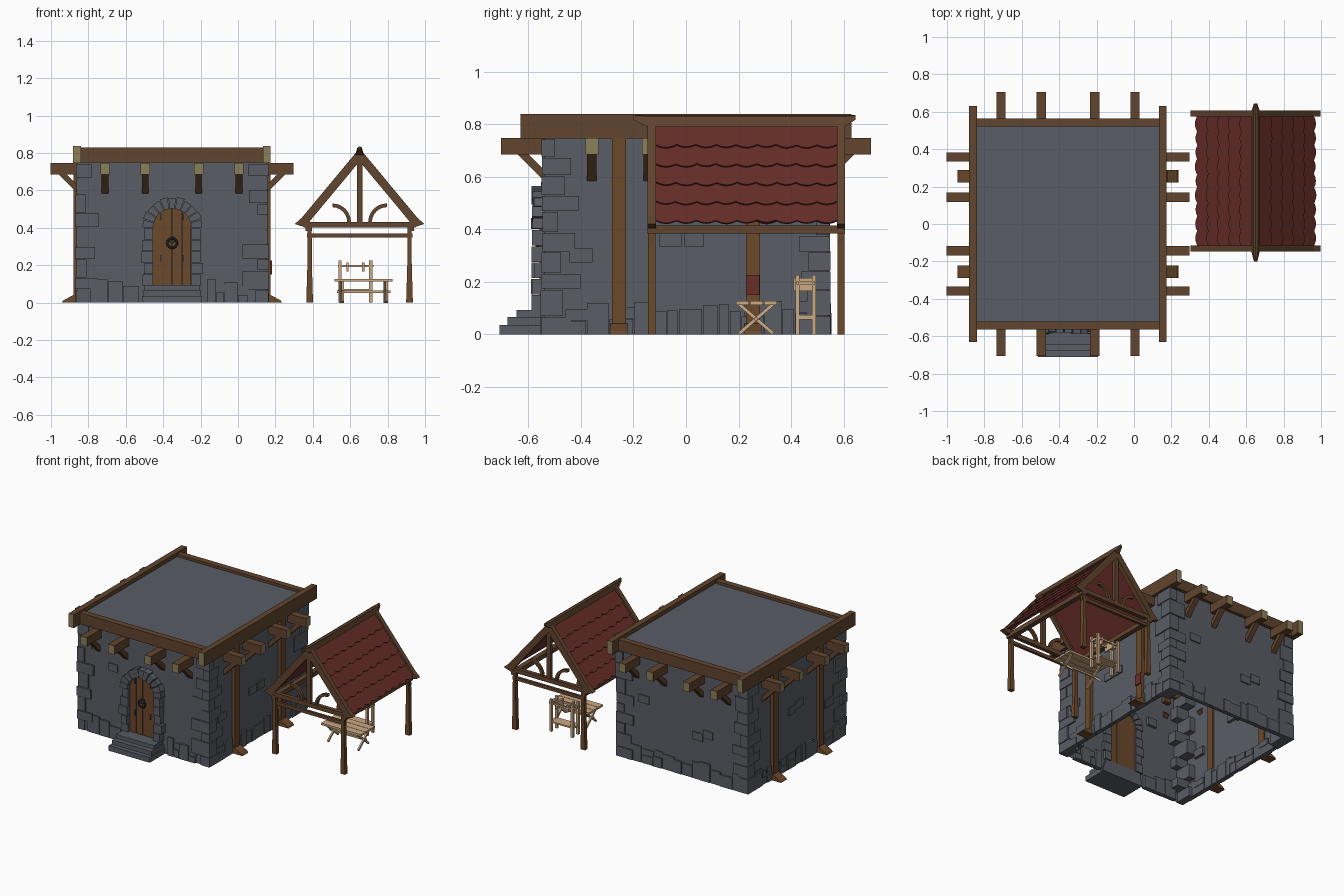
import bpy, bmesh, math, random
from mathutils import Matrix, Vector

random.seed(4)
if "Cube" in bpy.data.objects:
    bpy.data.objects.remove(bpy.data.objects["Cube"])


def material(name, r, g, b):
    m = bpy.data.materials.new(name)
    m.use_nodes = True
    m.diffuse_color = (r, g, b, 1)
    bsdf = next(n for n in m.node_tree.nodes if n.type == 'BSDF_PRINCIPLED')
    bsdf.inputs["Base Color"].default_value = (r, g, b, 1)
    bsdf.inputs["Roughness"].default_value = 0.9
    return m


STONE = material("grey_stone", 0.1, 0.11, 0.13)
WOOD = material("dark_wood", 0.12, 0.058, 0.027)
WARM = material("warm_wood", 0.145, 0.066, 0.024)
ENDS = material("cut_wood_ends", 0.26, 0.21, 0.1)
TILE = material("red_tile", 0.135, 0.027, 0.021)
PALE = material("pale_wood", 0.6, 0.4, 0.23)
IRON = material("dark_iron", 0.03, 0.03, 0.035)


def part(name, bm, *mats, rule=None):
    """Turn a bmesh into an object; rule picks the faces of the second colour."""
    bmesh.ops.recalc_face_normals(bm, faces=bm.faces)
    if rule:
        for f in bm.faces:
            f.material_index = int(rule(f))
    me = bpy.data.meshes.new(name)
    bm.to_mesh(me)
    bm.free()
    for m in mats:
        me.materials.append(m)
    ob = bpy.data.objects.new(name, me)
    bpy.context.scene.collection.objects.link(ob)
    return ob


def box(bm, x, y, z, mat=Matrix()):
    mid = Vector([(a[0] + a[1]) / 2 for a in (x, y, z)])
    size = [abs(a[1] - a[0]) for a in (x, y, z)]
    m = mat @ Matrix.Translation(mid) @ Matrix.Diagonal((*size, 1))
    return bmesh.ops.create_cube(bm, size=1, matrix=m)


def beam(bm, p, q, w, h, mat=Matrix()):
    p, q = Vector(p), Vector(q)
    d = q - p
    rot = d.to_track_quat('Y', 'Z').to_matrix().to_4x4()
    m = mat @ Matrix.Translation((p + q) / 2) @ rot
    box(bm, (-w / 2, w / 2), (-d.length / 2, d.length / 2), (-h / 2, h / 2), m)


def loft(bm, a, b):
    """Solid between two matching outlines."""
    va, vb = [bm.verts.new(p) for p in a], [bm.verts.new(p) for p in b]
    bm.faces.new(va)
    bm.faces.new(vb[::-1])
    for i in range(len(va)):
        j = (i + 1) % len(va)
        bm.faces.new((va[i], vb[i], vb[j], va[j]))


def prism(bm, pts, y0, y1):
    loft(bm, [(x, y0, z) for x, z in pts], [(x, y1, z) for x, z in pts])


# --- stone house: open-bottomed shell ---
CX, HX, HY = -0.353, 0.505, 0.54
SIDES = []
for k in range(4):
    half, depth = (HX, HY) if k % 2 == 0 else (HY, HX)
    m = Matrix.Translation((CX, 0, 0)) @ Matrix.Rotation(k * math.pi / 2, 4, 'Z')
    SIDES.append((k, half, depth, m))

bm = bmesh.new()
box(bm, (CX - HX, CX + HX), (-HY, HY), (0, 0.81))
bm.faces.ensure_lookup_table()
bmesh.ops.delete(bm, geom=[min(bm.faces, key=lambda f: f.calc_center_median().z)], context='FACES_ONLY')
part("house_walls", bm, STONE)

# corner stones
bm = bmesh.new()
for sx in (-1, 1):
    for sy in (-1, 1):
        z, i = 0, 0
        while z < 0.7:
            h = min(random.uniform(0.06, 0.11), 0.745 - z)
            lx, ly = (0.11, 0.06) if i % 2 else (0.06, 0.12)
            lx += random.uniform(-0.02, 0.02)
            ly += random.uniform(-0.02, 0.02)
            out = random.uniform(0.006, 0.014)
            box(bm, (CX + sx * (HX + out), CX + sx * (HX - lx)),
                (sy * (HY + out), sy * (HY - ly)), (z, z + h - 0.004))
            z, i = z + h, i + 1
part("corner_stones", bm, STONE)

# footing stones and a few loose wall stones
bm = bmesh.new()
loose = {0: [(-0.24, 0.5)], 1: [(-0.06, 0.36), (0.03, 0.36), (-0.4, 0.3)],
         2: [(-0.3, 0.45), (0.12, 0.3), (0.2, 0.33)], 3: [(0.03, 0.42), (-0.05, 0.4), (0.36, 0.3)]}
for k, half, depth, m in SIDES:
    u = -half + 0.07
    while u < half - 0.1:
        w, h = random.uniform(0.04, 0.1), random.uniform(0.04, 0.13)
        if k or abs(u + w / 2) > 0.2:
            box(bm, (u, u + w - 0.004), (-depth - random.uniform(0.006, 0.014), -depth + 0.02), (0, h), m)
            if h < 0.08:
                box(bm, (u + 0.01, u + w), (-depth - 0.006, -depth + 0.02), (h + 0.003, h + 0.045), m)
        u += w
    for u, z in loose[k]:
        w = random.uniform(0.035, 0.045)
        box(bm, (u - w, u + w), (-depth - 0.008, -depth + 0.02), (z - 0.027, z + 0.027), m)
part("wall_stones", bm, STONE)

# rim beams round the flat roof
bm = bmesh.new()
for s in (-1, 1):
    box(bm, (CX - HX, CX + HX), (s * 0.52, s * 0.563), (0.75, 0.828))
    box(bm, (CX + s * 0.487, CX + s * 0.528), (-0.63, 0.63), (0.745, 0.838))
part("roof_rim_beams", bm, WOOD, ENDS, rule=lambda f: abs(f.calc_center_median().y) > 0.62)

# joist stubs with braces on every side
joists, braces = bmesh.new(), bmesh.new()
for k, half, depth, m in SIDES:
    reach = depth + (0.145 if k % 2 else 0.165)
    for u in (-0.358, -0.143, 0.143, 0.358):
        box(joists, (u - 0.025, u + 0.025), (-reach, -depth + 0.03), (0.685, 0.747), m)
        beam(braces, (u, -depth + 0.01, 0.595), (u, -depth - 0.09, 0.695), 0.036, 0.03, m)


def joist_end(f):
    c = f.calc_center_median()
    return abs(c.y) > 0.7 or abs(c.x - CX) > 0.645


part("joists", joists, WOOD, ENDS, rule=joist_end)
part("joist_braces", braces, WOOD)

# wall posts with wedge feet
bm = bmesh.new()
for s in (-1, 1):
    for y in (-0.255, 0.255):
        box(bm, (CX + s * (HX - 0.01), CX + s * (HX + 0.022)), (y - 0.027, y + 0.027), (0, 0.75))
        foot = [(HX, 0), (HX + 0.085, 0), (HX + 0.075, 0.012), (HX + 0.02, 0.042), (HX, 0.042)]
        prism(bm, [(CX + s * a, z) for a, z in foot], y - 0.033, y + 0.033)
part("wall_posts", bm, WARM)
bm = bmesh.new()
box(bm, (0.173, 0.181), (0.228, 0.28), (0.15, 0.225))
part("post_plate", bm, TILE)

# --- doorway ---
DX, SPRING, R = -0.352, 0.4, 0.103
bm = bmesh.new()
for i in range(4):
    a = -R + i * R / 2
    us = [a + 0.001 + (R / 2 - 0.002) * t / 4 for t in range(5)]
    top = [(DX + u, SPRING + math.sqrt(max(0, R * R - u * u))) for u in us]
    prism(bm, [(DX + us[-1], 0.09), (DX + us[0], 0.09)] + top, -0.556 - 0.002 * (i % 2), -0.53)
part("door_planks", bm, WARM)

bm = bmesh.new()
n = 11
for i in range(n):
    a0, a1 = math.pi * i / n + 0.015, math.pi * (i + 1) / n - 0.015
    ro = R + random.uniform(0.052, 0.064)
    pts = [(DX + r * math.cos(a), SPRING + r * math.sin(a))
           for r, a in ((R, a0), (ro, a0), (ro, a1), (R, a1))]
    prism(bm, pts, -random.uniform(0.575, 0.59), -0.52)
for s in (-1, 1):
    for i in range(5):
        z = 0.09 + i * 0.062
        box(bm, (DX + s * R, DX + s * (R + random.uniform(0.045, 0.064))),
            (-random.uniform(0.572, 0.59), -0.52), (z, z + 0.059))
part("door_arch_stones", bm, STONE)

bm = bmesh.new()
for y, z0, z1 in ((-0.71, 0, 0.036), (-0.68, 0.036, 0.066), (-0.645, 0.066, 0.093)):
    box(bm, (DX - 0.16 + z0 / 5, DX + 0.16 - z0 / 5), (y, -0.53), (z0, z1))
part("door_steps", bm, STONE)

bm = bmesh.new()
for dz in (-0.11, 0.11):
    for u in (-0.06, 0.06):
        box(bm, (DX + u - 0.004, DX + u + 0.004), (-0.563, -0.55), (SPRING - 0.07 + dz, SPRING - 0.035 + dz))
prism(bm, [(DX + 0.016 * math.cos(t * math.pi / 4), 0.335 + 0.02 * math.sin(t * math.pi / 4))
           for t in range(8)], -0.568, -0.55)
part("door_studs", bm, IRON)
bpy.ops.mesh.primitive_torus_add(major_radius=0.026, minor_radius=0.006, major_segments=14, minor_segments=6,
                                 location=(DX, -0.568, 0.318), rotation=(math.pi / 2, 0, 0))
ring = bpy.context.object
ring.name = "door_ring"
ring.data.materials.append(IRON)

# --- canopy ---
RX, RZ, Y0, Y1 = 0.65, 0.795, -0.13, 0.59
frame, posts = bmesh.new(), bmesh.new()
rafter = [(0.347, 0.42), (0.31, 0.452), (0, 0.825), (0, 0.755), (0.262, 0.44), (0.29, 0.402)]
for y in (Y0, Y1):
    for s in (-1, 1):
        prism(frame, [(RX + s * x, z) for x, z in rafter], y - 0.016, y + 0.016)
        # curved brace
        arc = [(r, t * math.pi / 12) for r, ts in ((0.1, range(7)), (0.08, range(6, -1, -1))) for t in ts]
        prism(frame, [(RX + s * (0.146 - r * math.cos(a)), 0.43 + r * math.sin(a)) for r, a in arc],
              y - 0.01, y + 0.01)
        # flared post
        shape = [(-0.018, 0), (0.018, 0), (0.012, 0.2), (0.011, 0.41), (-0.011, 0.41), (-0.012, 0.2)]
        prism(posts, [(RX + s * 0.267 + x, z) for x, z in shape], y - 0.014, y + 0.014)
    box(frame, (RX - 0.3, RX + 0.3), (y - 0.014, y + 0.014), (0.402, 0.432))
    box(frame, (RX - 0.282, RX + 0.282), (y - 0.009, y + 0.009), (0.347, 0.37))
    box(frame, (RX - 0.015, RX + 0.015), (y - 0.012, y + 0.012), (0.43, 0.78))
for s in (-1, 1):
    box(frame, (RX + s * 0.255, RX + s * 0.29), (Y0 - 0.016, Y1 + 0.016), (0.383, 0.415))
part("canopy_frame", frame, WOOD)
part("canopy_posts", posts, WARM)

# ridge cap with tapered ends
bm = bmesh.new()
ring_at = lambda y, k: [(RX + k * x, y, 0.835 + k * z) for x, z in
                        ((0, 0), (0.012, -0.006), (0.022, -0.045), (-0.022, -0.045), (-0.012, -0.006))]
loft(bm, ring_at(-0.15, 1), ring_at(0.605, 1))
loft(bm, ring_at(-0.2, 0.4), ring_at(-0.15, 1))
loft(bm, ring_at(0.605, 1), ring_at(0.645, 0.4))
part("canopy_ridge", bm, WOOD)

# tile deck and scalloped tiles
ANG, PITCH, COLS = math.atan2(0.38, 0.31), 0.093, 9
CA, SA = math.cos(ANG), math.sin(ANG)


def slope(s, y, d, h):
    return (RX + s * (d * CA + h * SA), y, RZ - d * SA + h * CA)


deck, tiles = bmesh.new(), bmesh.new()
W = (Y1 - Y0 - 0.032) / COLS
for s in (-1, 1):
    rect = [(Y0, 0), (Y1, 0), (Y1, 0.46), (Y0, 0.46)]
    loft(deck, [slope(s, y, d, -0.008) for y, d in rect], [slope(s, y, d, 0.002) for y, d in rect])
    for row in range(5):
        for c in range(COLS):
            y, d = Y0 + 0.016 + c * W, 0.005 + row * PITCH
            end = d + PITCH + random.uniform(0.004, 0.01)
            edge = [(y + W * t / 4, end + 0.014 * math.sin(math.pi * t / 4)) for t in range(5)]
            pts = [(y + W, d), (y, d)] + edge
            lift = lambda q: 0.003 + 0.011 * (q - d) / PITCH
            loft(tiles, [slope(s, a, b, lift(b) - 0.007) for a, b in pts],
                 [slope(s, a, b, lift(b)) for a, b in pts])
part("canopy_deck", deck, TILE)
part("canopy_tiles", tiles, TILE)

# --- furniture ---
bm = bmesh.new()
for i in range(3):
    y = 0.19 + i * 0.053
    box(bm, (0.515, 0.825), (y, y + 0.05), (0.112, 0.126))
for x in (0.555, 0.79):
    for s in (-1, 1):
        beam(bm, (x + s * 0.006, 0.267 - s * 0.065, 0.003), (x + s * 0.006, 0.267 + s * 0.065, 0.115), 0.012, 0.013)
box(bm, (0.53, 0.815), (0.261, 0.273), (0.052, 0.064))
part("trestle_table", bm, PALE)

bm = bmesh.new()
for x in (0.545, 0.71):
    for y in (0.425, 0.487):
        box(bm, (x - 0.009, x + 0.009), (y - 0.008, y + 0.008), (0, 0.226))
    for z in (0.065, 0.195):
        box(bm, (x - 0.006, x + 0.006), (0.425, 0.487), (z - 0.008, z + 0.008))
box(bm, (0.535, 0.72), (0.42, 0.492), (0.062, 0.072))
for y in (0.425, 0.487):
    box(bm, (0.535, 0.725), (y - 0.005, y + 0.005), (0.19, 0.202))
for x in (0.585, 0.67):
    box(bm, (x - 0.006, x + 0.006), (0.41, 0.49), (0.165, 0.215))
part("tool_rack", bm, PALE)
